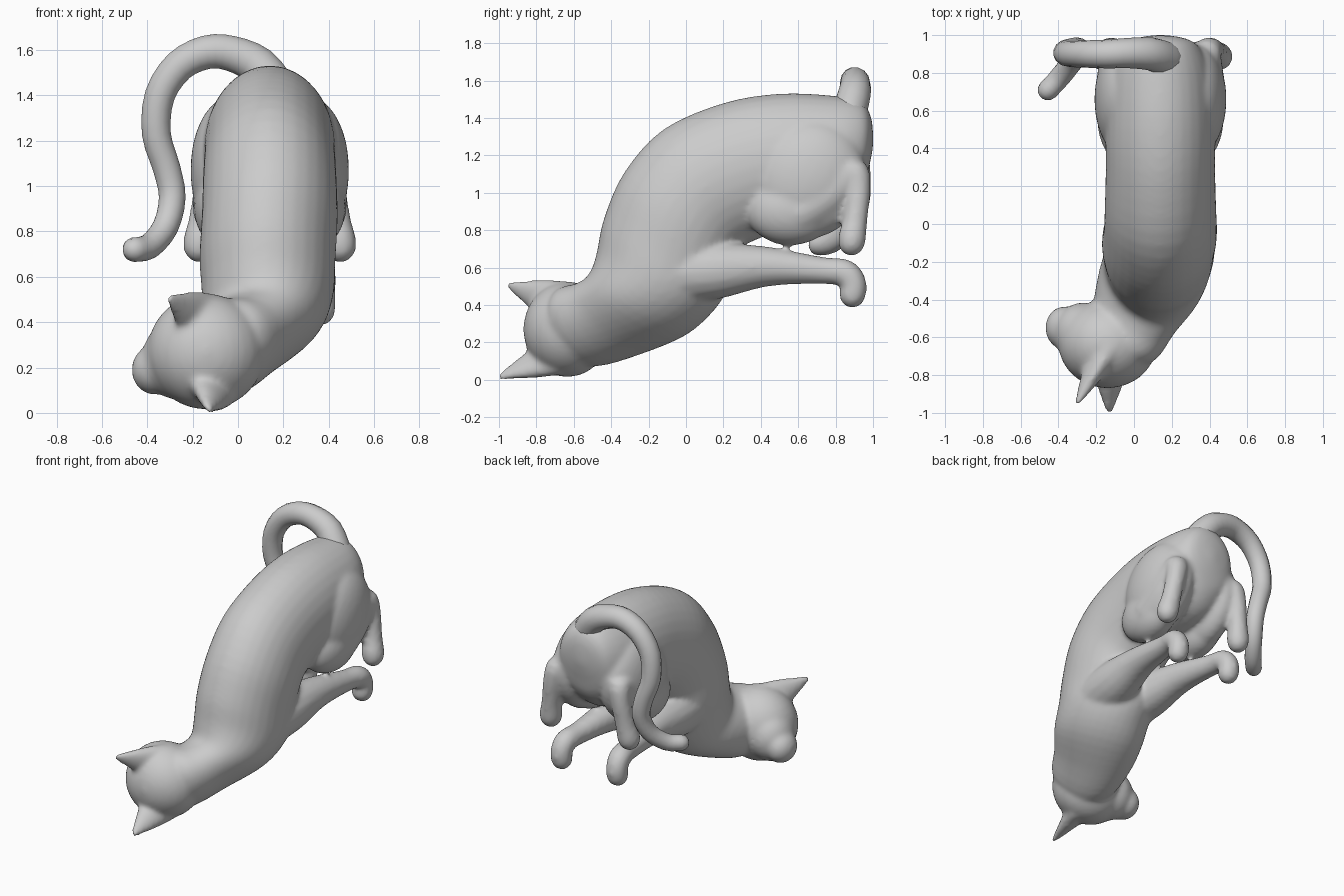
import bpy, bmesh, math
from mathutils import Vector, Matrix

if "Cube" in bpy.data.objects:
    bpy.data.objects.remove(bpy.data.objects["Cube"])

CX = 0.14  # symmetry plane of the torso


def catmull(pts, steps=4):
    """Smooth interpolation through rows of numbers."""
    rows = [Vector(p) for p in pts]
    out = []
    for i in range(len(rows) - 1):
        a, b = rows[max(i - 1, 0)], rows[i]
        c, d = rows[i + 1], rows[min(i + 2, len(rows) - 1)]
        for s in range(steps):
            t = s / steps
            out.append(0.5 * (2 * b + (c - a) * t + (2 * a - 5 * b + 4 * c - d) * t * t
                              + (3 * b - a - 3 * c + d) * t ** 3))
    return out + [rows[-1]]


def loft(bm, rings, n=24):
    """Skin closed elliptical rings given as (centre, u, v)."""
    loops = []
    for c, u, v in rings:
        loops.append([bm.verts.new(c + u * math.cos(2 * math.pi * k / n) + v * math.sin(2 * math.pi * k / n))
                      for k in range(n)])
    for a, b in zip(loops, loops[1:]):
        for k in range(n):
            bm.faces.new((a[k], a[(k + 1) % n], b[(k + 1) % n], b[k]))
    bm.faces.new(loops[0][::-1])
    bm.faces.new(loops[-1])


def tube(bm, pts, ref, n=16, steps=4):
    """Round limb through points (x, y, z, radius), with domed ends."""
    p = catmull(pts, steps)
    pos = [q.to_3d() for q in p]
    rad = [q[3] for q in p]
    ref = Vector(ref)
    rings = []
    for i, c in enumerate(pos):
        t = (pos[min(i + 1, len(pos) - 1)] - pos[max(i - 1, 0)]).normalized()
        v = t.cross(ref).normalized()
        u = v.cross(t)
        ring = (c, u * rad[i], v * rad[i])
        if i in (0, len(pos) - 1):
            s = -1 if i == 0 else 1
            dome = [(c + t * s * rad[i] * math.sin(a), u * rad[i] * math.cos(a), v * rad[i] * math.cos(a))
                    for a in (0.5, 1.0, 1.35)]
            rings += dome[::-1] + [ring] if i == 0 else [ring] + dome
        else:
            rings.append(ring)
    loft(bm, rings, n)


def ball(bm, c, r, rot=(0, 0, 0)):
    m = Matrix.Translation(c)
    for a, ax in zip(rot, "XYZ"):
        m = m @ Matrix.Rotation(math.radians(a), 4, ax)
    bmesh.ops.create_uvsphere(bm, u_segments=28, v_segments=18, radius=1,
                              matrix=m @ Matrix.Diagonal((*r, 1)))


def ear(bm, base, tip, u, thick):
    """Flattened cone, u is the half-width vector at the base."""
    base, tip, u = Vector(base), Vector(tip), Vector(u)
    axis = (tip - base).normalized()
    u = u - axis * u.dot(axis)
    v = axis.cross(u).normalized() * thick
    loft(bm, [(base.lerp(tip, t), u * k, v * k)
              for t, k in ((0, 1.0), (0.3, 0.78), (0.65, 0.47), (0.9, 0.24), (1, 0.14))], 16)


def finish(bm, name):
    bmesh.ops.recalc_face_normals(bm, faces=bm.faces)
    for f in bm.faces:
        f.smooth = True
    me = bpy.data.meshes.new(name)
    bm.to_mesh(me)
    bm.free()
    ob = bpy.data.objects.new(name, me)
    bpy.context.collection.objects.link(ob)
    return ob


# Torso and neck: centre x, back y z, belly y z, half width, turn in degrees
bm = bmesh.new()
profile = [
    (CX, 1.00, 1.33, 1.00, 1.24, 0.03, 0),
    (CX, 0.985, 1.42, 0.975, 1.12, 0.14, 0),
    (CX, 0.93, 1.49, 0.93, 0.98, 0.21, 0),
    (CX, 0.78, 1.52, 0.80, 0.86, 0.27, 0),
    (CX, 0.50, 1.53, 0.52, 0.80, 0.29, 0),
    (CX, 0.20, 1.48, 0.38, 0.75, 0.29, 0),
    (CX, -0.12, 1.34, 0.29, 0.70, 0.295, 0),
    (CX, -0.33, 1.11, 0.25, 0.62, 0.30, 0),
    (CX - 0.01, -0.44, 0.86, 0.23, 0.50, 0.30, 0),
    (CX - 0.01, -0.48, 0.67, 0.15, 0.37, 0.29, 0),
    (0.10, -0.52, 0.56, 0.00, 0.24, 0.27, -12),
    (0.02, -0.58, 0.515, -0.24, 0.14, 0.24, -27),
    (-0.05, -0.65, 0.495, -0.49, 0.07, 0.215, -40),
    (-0.12, -0.68, 0.42, -0.60, 0.12, 0.13, -48),
]
rings = []
for x, by, bz, ey, ez, w, a in catmull(profile):
    back, belly = Vector((x, by, bz)), Vector((x, ey, ez))
    a = math.radians(a)
    rings.append(((back + belly) / 2, Vector((math.cos(a), math.sin(a), 0)) * w, (back - belly) / 2))
loft(bm, rings, 32)

# Head, muzzle and nose, facing -x with the crown towards -y
ball(bm, (-0.14, -0.635, 0.27), (0.26, 0.235, 0.255))
ball(bm, (-0.27, -0.58, 0.235), (0.155, 0.165, 0.175))
ball(bm, (-0.37, -0.55, 0.19), (0.10, 0.115, 0.11))

# Ears
ear(bm, (-0.16, -0.68, 0.405), (-0.305, -0.955, 0.51), (-0.06, -0.05, -0.115), 0.08)
ear(bm, (-0.12, -0.71, 0.125), (-0.13, -1.005, 0.012), (-0.10, -0.04, 0.08), 0.08)

# Legs, mirrored about the torso plane
front = [(0.11, -0.08, 0.57, 0.17), (0.14, 0.16, 0.585, 0.155), (0.17, 0.43, 0.605, 0.108),
         (0.20, 0.72, 0.585, 0.074), (0.215, 0.85, 0.57, 0.075), (0.22, 0.895, 0.51, 0.072),
         (0.22, 0.89, 0.455, 0.072)]
hind = [(0.21, 0.60, 0.89, 0.13), (0.22, 0.76, 0.99, 0.12), (0.24, 0.89, 1.11, 0.085),
        (0.265, 0.92, 1.02, 0.068), (0.29, 0.905, 0.86, 0.066), (0.305, 0.89, 0.77, 0.075),
        (0.31, 0.885, 0.735, 0.074)]
for s in (1, -1):
    for leg in (front, hind):
        tube(bm, [(CX + s * x, y, z, r) for x, y, z, r in leg], (1, 0, 0))
    # Thigh and knee
    ball(bm, (CX + s * 0.185, 0.66, 1.07), (0.165, 0.30, 0.32), (-28, 0, 0))
    ball(bm, (CX + s * 0.19, 0.56, 0.905), (0.145, 0.24, 0.185))
body = finish(bm, "cat_body")
m = body.modifiers.new("fuse", 'REMESH')
m.mode = 'VOXEL'
m.voxel_size = 0.014
m.use_smooth_shade = True
m = body.modifiers.new("soften", 'SMOOTH')
m.factor = 0.5
m.iterations = 14

# Tail
bm = bmesh.new()
tube(bm, [(0.17, 0.87, 1.42, 0.095), (0.09, 0.90, 1.53, 0.088), (-0.03, 0.905, 1.585, 0.08),
          (-0.14, 0.90, 1.59, 0.076), (-0.26, 0.90, 1.53, 0.072), (-0.345, 0.90, 1.40, 0.068),
          (-0.36, 0.91, 1.23, 0.065), (-0.315, 0.925, 1.08, 0.062), (-0.29, 0.92, 0.95, 0.06),
          (-0.32, 0.87, 0.82, 0.058), (-0.39, 0.78, 0.735, 0.056), (-0.455, 0.71, 0.72, 0.055)],
     (0, 1, 0), 14, 3)
finish(bm, "tail")
